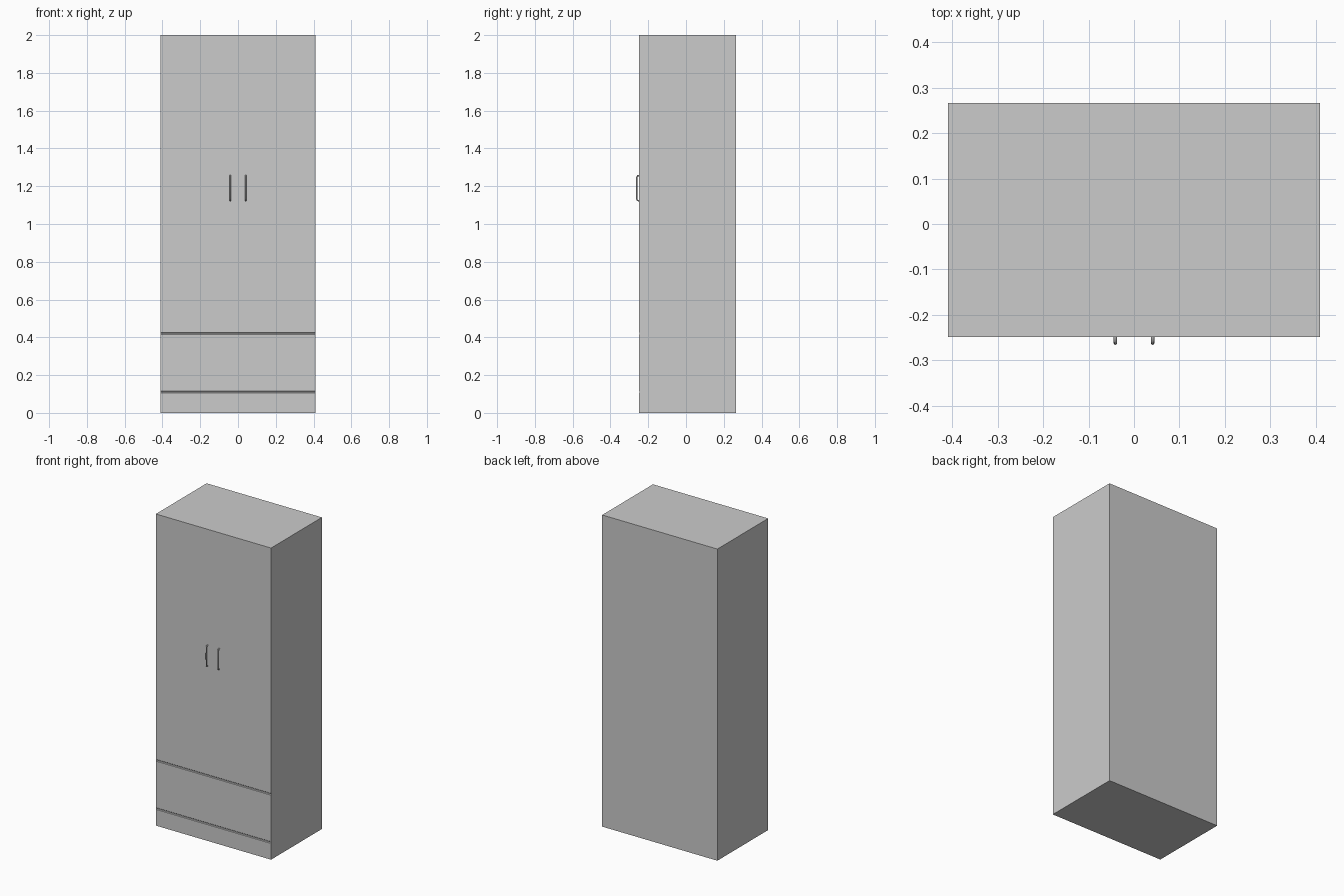
import bpy, bmesh

if "Cube" in bpy.data.objects:
    bpy.data.objects.remove(bpy.data.objects["Cube"])

W = 0.409                      # half width
FRONT, BACK, TOP = -0.249, 0.266, 2.0


def link_mesh(name, bm):
    bmesh.ops.recalc_face_normals(bm, faces=bm.faces)
    me = bpy.data.meshes.new(name)
    bm.to_mesh(me)
    bm.free()
    ob = bpy.data.objects.new(name, me)
    bpy.context.collection.objects.link(ob)
    return ob


def groove(z, half=0.006, depth=0.004):
    return [(FRONT, z - half), (FRONT + depth, z - half * 0.4),
            (FRONT + depth, z + half * 0.4), (FRONT, z + half)]


# Cabinet body: side profile with two shallow front grooves, extruded across
profile = ([(BACK, TOP), (BACK, 0), (FRONT, 0)]
           + groove(0.11) + groove(0.42) + [(FRONT, TOP)])
bm = bmesh.new()
face = bm.faces.new([bm.verts.new((-W, y, z)) for y, z in profile])
ext = bmesh.ops.extrude_face_region(bm, geom=[face])
bmesh.ops.translate(bm, vec=(2 * W, 0, 0),
                    verts=[v for v in ext["geom"] if isinstance(v, bmesh.types.BMVert)])
link_mesh("cabinet_body", bm)


# Slim bow handles on the two doors
def handle(name, x):
    path = [(FRONT + 0.002, 1.123), (-0.257, 1.125), (-0.261, 1.135), (-0.262, 1.19),
            (-0.261, 1.245), (-0.257, 1.255), (FRONT + 0.002, 1.257)]
    cu = bpy.data.curves.new(name, "CURVE")
    cu.dimensions = "3D"
    cu.bevel_depth = 0.004
    cu.bevel_resolution = 2
    cu.use_fill_caps = True
    sp = cu.splines.new("POLY")
    sp.points.add(len(path) - 1)
    for p, (y, z) in zip(sp.points, path):
        p.co = (x, y, z, 1)
    bpy.context.collection.objects.link(bpy.data.objects.new(name, cu))


handle("left_handle", -0.041)
handle("right_handle", 0.041)
